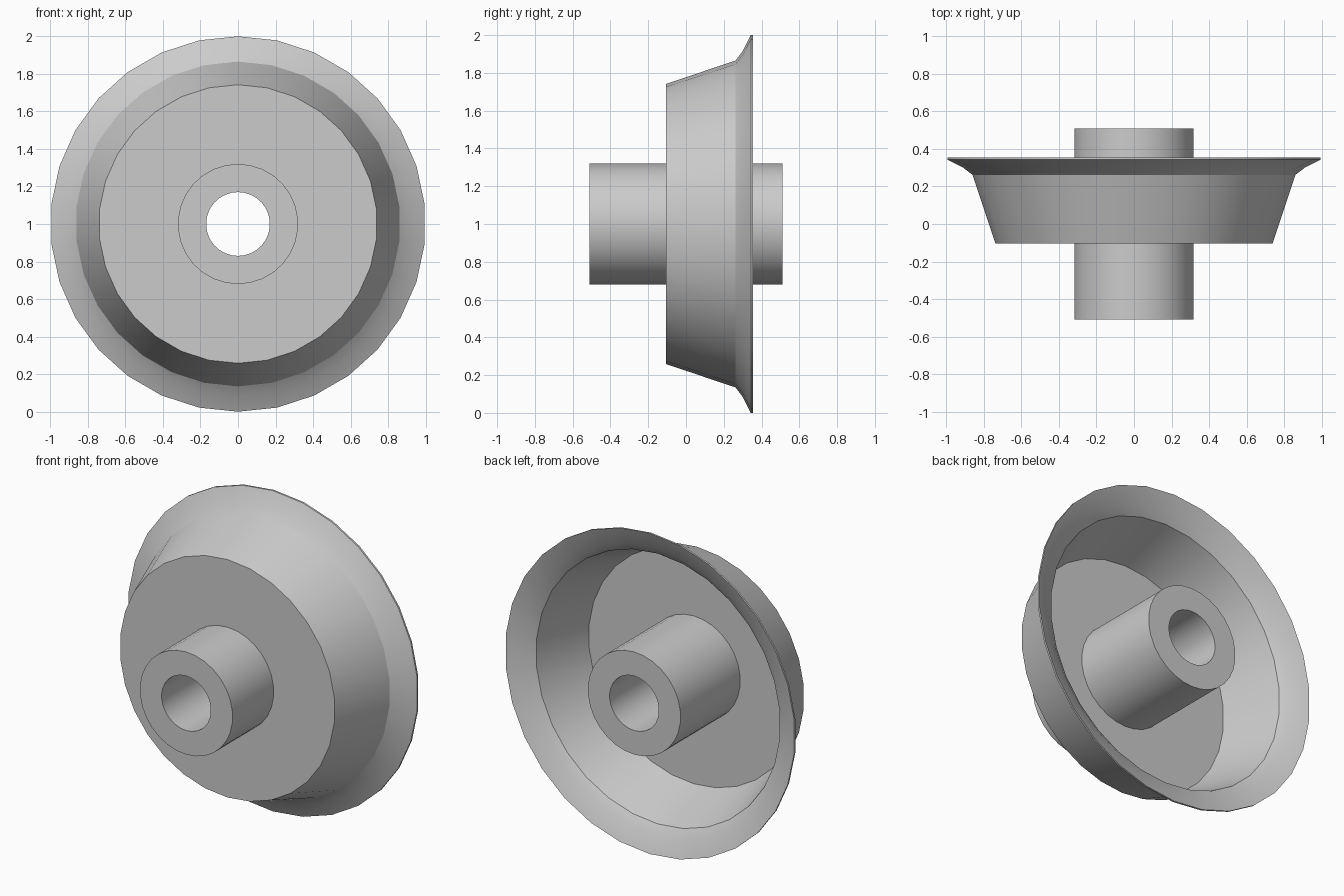
import bpy
import bmesh
import math

if "Cube" in bpy.data.objects:
    bpy.data.objects.remove(bpy.data.objects["Cube"], do_unlink=True)

SIDES = 30

metal = bpy.data.materials.new("plain_grey")
metal.use_nodes = True
grey = (0.6, 0.6, 0.6, 1)
metal.diffuse_color = grey
metal.node_tree.nodes["Principled BSDF"].inputs["Base Color"].default_value = grey


def lathe(name, profile):
    """Revolve a closed (y, radius) profile around the y axis at z = 1."""
    bm = bmesh.new()
    rings = []
    for i in range(SIDES):
        a = 2 * math.pi * i / SIDES
        rings.append([bm.verts.new((r * math.sin(a), y, 1 + r * math.cos(a)))
                      for y, r in profile])
    n = len(profile)
    for i in range(SIDES):
        a, b = rings[i], rings[(i + 1) % SIDES]
        for j in range(n):
            k = (j + 1) % n
            bm.faces.new((a[j], a[k], b[k], b[j]))
    bmesh.ops.recalc_face_normals(bm, faces=bm.faces)
    mesh = bpy.data.meshes.new(name)
    bm.to_mesh(mesh)
    bm.free()
    obj = bpy.data.objects.new(name, mesh)
    bpy.context.collection.objects.link(obj)
    mesh.materials.append(metal)
    bpy.ops.object.select_all(action="DESELECT")
    obj.select_set(True)
    bpy.context.view_layer.objects.active = obj
    bpy.ops.object.shade_smooth_by_angle(angle=math.radians(32))
    return obj


# Hub tube with the axle bore
HUB, BORE = 0.32, 0.17
lathe("hub", [(-0.51, BORE), (-0.51, HUB), (0.51, HUB), (0.51, BORE)])

# Thin dished wheel: front web, conical tread and flared flange
lathe("dished_wheel", [
    (-0.105, HUB - 0.01), (-0.105, 0.742), (0.262, 0.865), (0.30, 0.915),
    (0.343, 1.0), (0.355, 1.0),
    (0.312, 0.895), (0.275, 0.843), (-0.078, 0.727), (-0.078, HUB - 0.01)])
